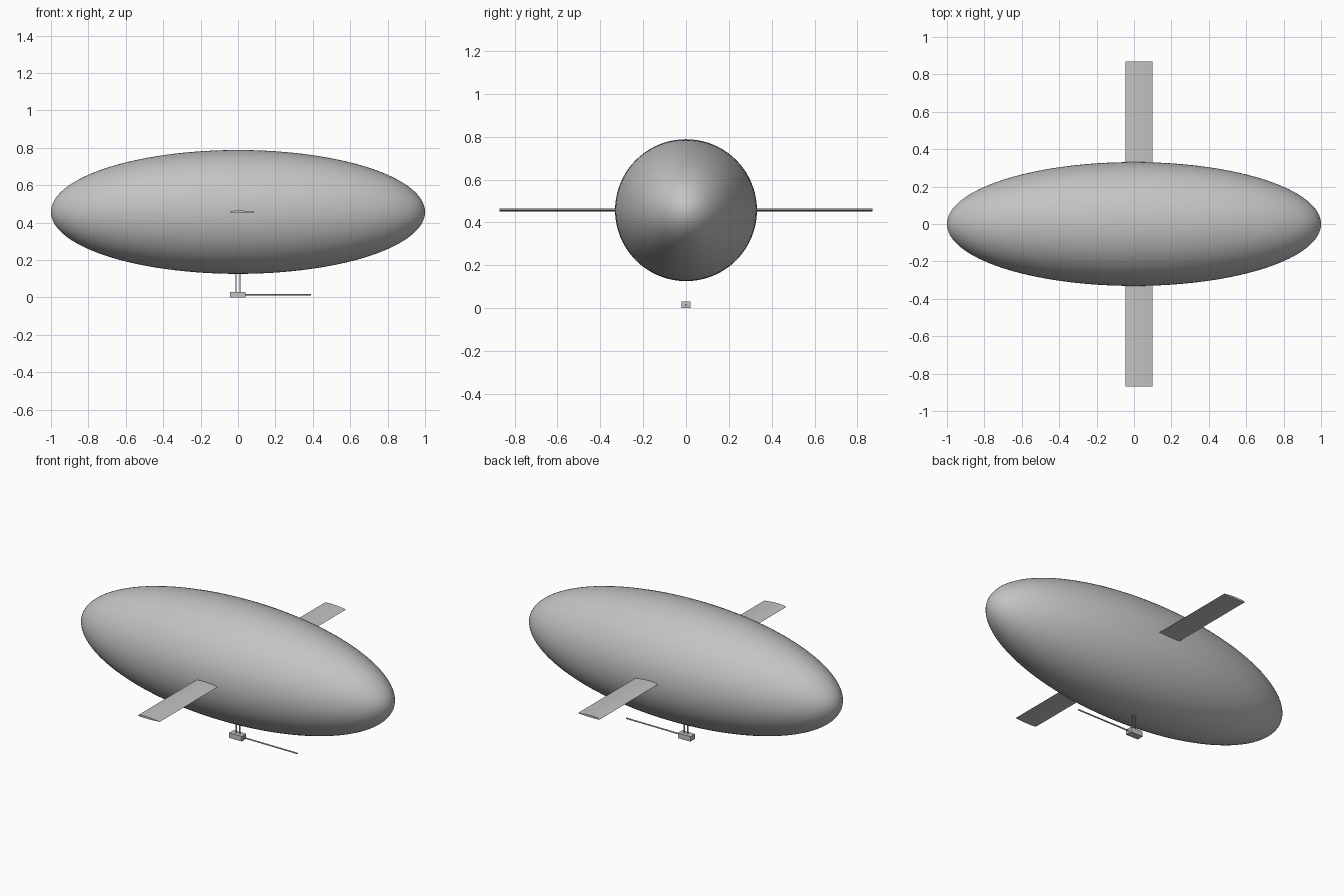
import bpy
import math

cube = bpy.data.objects.get("Cube")
if cube:
    bpy.data.objects.remove(cube, do_unlink=True)

# One plain grey for the whole craft
GREY = (0.55, 0.55, 0.55, 1)
grey = bpy.data.materials.new("plain grey")
grey.use_nodes = True
grey.diffuse_color = GREY
grey.node_tree.nodes["Principled BSDF"].inputs["Base Color"].default_value = GREY

HULL_Z, HULL_RADIUS = 0.457, 0.331
BOX_TOP = 0.03


def finish(name, smooth_angle=None):
    obj = bpy.context.object
    obj.name = name
    obj.data.materials.append(grey)
    bpy.ops.object.transform_apply(location=False, rotation=True, scale=True)
    if smooth_angle:
        bpy.ops.object.shade_smooth_by_angle(angle=math.radians(smooth_angle))
    return obj


def box(name, center, size):
    bpy.ops.mesh.primitive_cube_add(size=1, location=center)
    bpy.context.object.scale = size
    return finish(name)


# Envelope: a sphere with its poles on the long axis, stretched to an ellipsoid
bpy.ops.mesh.primitive_uv_sphere_add(segments=80, ring_count=64, radius=1,
                                     location=(0, 0, HULL_Z),
                                     rotation=(0, math.pi / 2, 0))
bpy.context.object.scale = (HULL_RADIUS, HULL_RADIUS, 1)
finish("envelope", 40)


# Wings: an aerofoil section with a blunt nose at -x, extruded outwards
def wing(name, y_root, y_tip):
    nose, chord, steps = -0.045, 0.143, 14
    upper, lower = [], []
    for i in range(steps + 1):
        t = (1 - math.cos(math.pi * i / steps)) / 2
        x = nose + chord * t
        arch = math.sqrt(t) * (1 - t)
        upper.append((x, HULL_Z - 0.001 + 0.022 * arch))
        lower.append((x, HULL_Z - 0.001 - 0.011 * arch))
    section = upper + lower[-2:0:-1]
    n = len(section)
    verts = [(x, y, z) for y in (y_root, y_tip) for x, z in section]
    faces = [(i, (i + 1) % n, n + (i + 1) % n, n + i) for i in range(n)]
    faces += [tuple(reversed(range(n))), tuple(range(n, 2 * n))]
    if y_tip < y_root:
        faces = [tuple(reversed(f)) for f in faces]
    mesh = bpy.data.meshes.new(name)
    # Section runs clockwise, so turn the faces outwards
    mesh.from_pydata(verts, [], [tuple(reversed(f)) for f in faces])
    obj = bpy.data.objects.new(name, mesh)
    bpy.context.collection.objects.link(obj)
    bpy.ops.object.select_all(action='DESELECT')
    obj.select_set(True)
    bpy.context.view_layer.objects.active = obj
    bpy.ops.object.mode_set(mode='EDIT')
    bpy.ops.mesh.select_all(action='SELECT')
    bpy.ops.mesh.normals_make_consistent(inside=False)
    bpy.ops.object.mode_set(mode='OBJECT')
    finish(name, 30)


wing("front_wing", -0.3, -0.87)
wing("back_wing", 0.3, 0.87)

# Gondola hung below the envelope on two thin straps
box("gondola", (-0.002, 0, BOX_TOP / 2), (0.082, 0.042, BOX_TOP))
strap_top = HULL_Z - HULL_RADIUS + 0.01
for side, x in (("right", -0.011), ("left", 0.011)):
    box(side + "_strap", (x, 0, (BOX_TOP + strap_top) / 2),
        (0.007, 0.002, strap_top - BOX_TOP))

# Slim boom pointing out of the gondola
bpy.ops.mesh.primitive_cylinder_add(vertices=16, radius=0.004, depth=0.37,
                                    location=(0.205, 0, BOX_TOP / 2),
                                    rotation=(0, math.pi / 2, 0))
finish("boom", 40)
